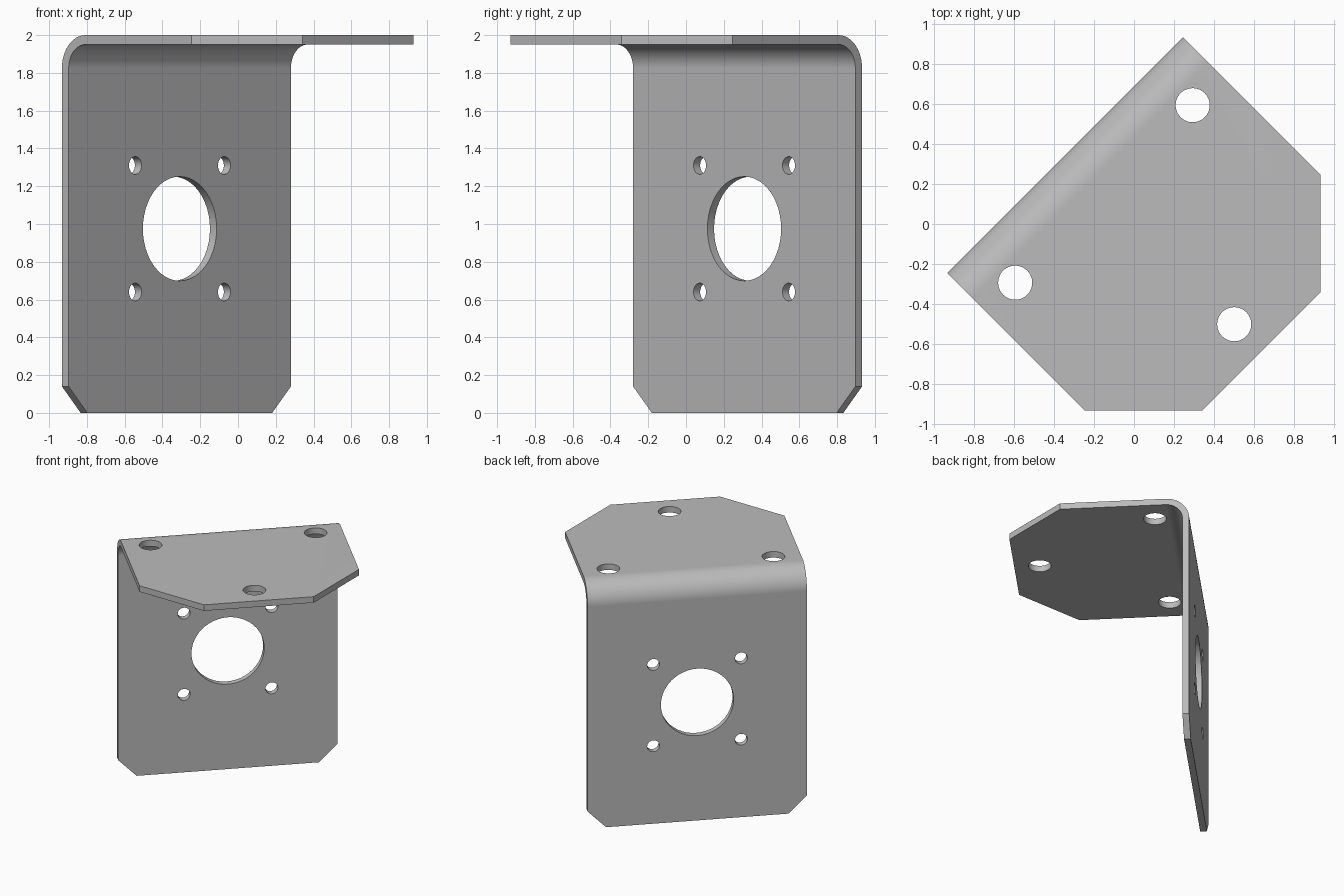
import bpy
import bmesh
import math
from mathutils import Matrix, Vector

cube = bpy.data.objects.get("Cube")
if cube:
    bpy.data.objects.remove(cube, do_unlink=True)

HALF = 0.832            # half the length of the bend
BACK, FRONT = 0.486, -0.898
THICK, TOP = 0.05, 2.0
R_OUT, R_IN = 0.175, 0.125
STEPS = 12

# Plain sheet metal
steel = bpy.data.materials.new("grey_steel")
steel.use_nodes = True
GREY = (0.5, 0.5, 0.5, 1)
steel.diffuse_color = GREY
steel.node_tree.nodes["Principled BSDF"].inputs["Base Color"].default_value = GREY


def new_object(name, bm):
    mesh = bpy.data.meshes.new(name)
    bm.to_mesh(mesh)
    bm.free()
    obj = bpy.data.objects.new(name, mesh)
    bpy.context.collection.objects.link(obj)
    return obj


def bend(radius):
    """Quarter arc from the wall up to the top plate."""
    cy, cz = BACK - R_OUT, TOP - R_OUT
    angles = [math.pi / 2 * i / STEPS for i in range(STEPS + 1)]
    return [(cy + radius * math.cos(a), cz + radius * math.sin(a)) for a in angles]


# Folded sheet: L profile swept along the bend
profile = ([(BACK, 0)] + bend(R_OUT) + [(FRONT, TOP), (FRONT, TOP - THICK)]
           + bend(R_IN)[::-1] + [(BACK - THICK, 0)])
bm = bmesh.new()
face = bm.faces.new([bm.verts.new((-HALF, y, z)) for y, z in profile])
swept = bmesh.ops.extrude_face_region(bm, geom=[face])["geom"]
moved = [v for v in swept if isinstance(v, bmesh.types.BMVert)]
bmesh.ops.translate(bm, verts=moved, vec=(2 * HALF, 0, 0))


def clip(point, normal):
    """Slice off a corner and close the cut."""
    geom = bm.verts[:] + bm.edges[:] + bm.faces[:]
    bmesh.ops.bisect_plane(bm, geom=geom, plane_co=Vector(point),
                           plane_no=Vector(normal), clear_outer=True)
    bmesh.ops.holes_fill(bm, edges=[e for e in bm.edges if e.is_boundary])


# Clipped corners on the plate front and the wall foot
for side in (-1, 1):
    clip((side * HALF / 2, FRONT, 0), (side, -1, 0))
    clip((side * HALF, 0, 0.14), (side, 0, -1))
bmesh.ops.recalc_face_normals(bm, faces=bm.faces[:])
bracket = new_object("mounting_bracket", bm)

# Holes: centre, radius, and whether they pass through the wall
wall_y, plate_z = BACK - THICK / 2, TOP - THICK / 2
holes = [((0, wall_y, 0.975), 0.276, True), ((0, -0.707, plate_z), 0.085, False)]
for side in (-1, 1):
    holes.append(((side * 0.626, 0.212, plate_z), 0.085, False))
    for up in (-1, 1):
        holes.append(((side * 0.333, wall_y, 0.975 + up * 0.335), 0.047, True))

bm = bmesh.new()
for centre, radius, in_wall in holes:
    turn = Matrix.Rotation(math.pi / 2, 4, "X") if in_wall else Matrix()
    bmesh.ops.create_cone(bm, cap_ends=True, segments=48, radius1=radius,
                          radius2=radius, depth=THICK * 3,
                          matrix=Matrix.Translation(centre) @ turn)
cutter = new_object("hole_cutter", bm)
cutter.hide_render = True

cut = bracket.modifiers.new("holes", "BOOLEAN")
cut.operation = "DIFFERENCE"
cut.solver = "EXACT"
cut.object = cutter
bpy.context.view_layer.update()
graph = bpy.context.evaluated_depsgraph_get()
finished = bpy.data.meshes.new_from_object(bracket.evaluated_get(graph))
bracket.modifiers.clear()
bracket.data = finished
bpy.data.objects.remove(cutter, do_unlink=True)

# Turn the bracket so its bend runs diagonally
finished.transform(Matrix.Rotation(math.pi / 4, 4, "Z"))
finished.materials.clear()
finished.materials.append(steel)
for poly in finished.polygons:
    poly.material_index = 0

# Smooth bend and hole walls, crisp edges elsewhere
bpy.ops.object.select_all(action="DESELECT")
bracket.select_set(True)
bpy.context.view_layer.objects.active = bracket
bpy.ops.object.shade_smooth_by_angle(angle=math.radians(30))
weighted = bracket.modifiers.new("flat_faces", "WEIGHTED_NORMAL")
weighted.keep_sharp = True
